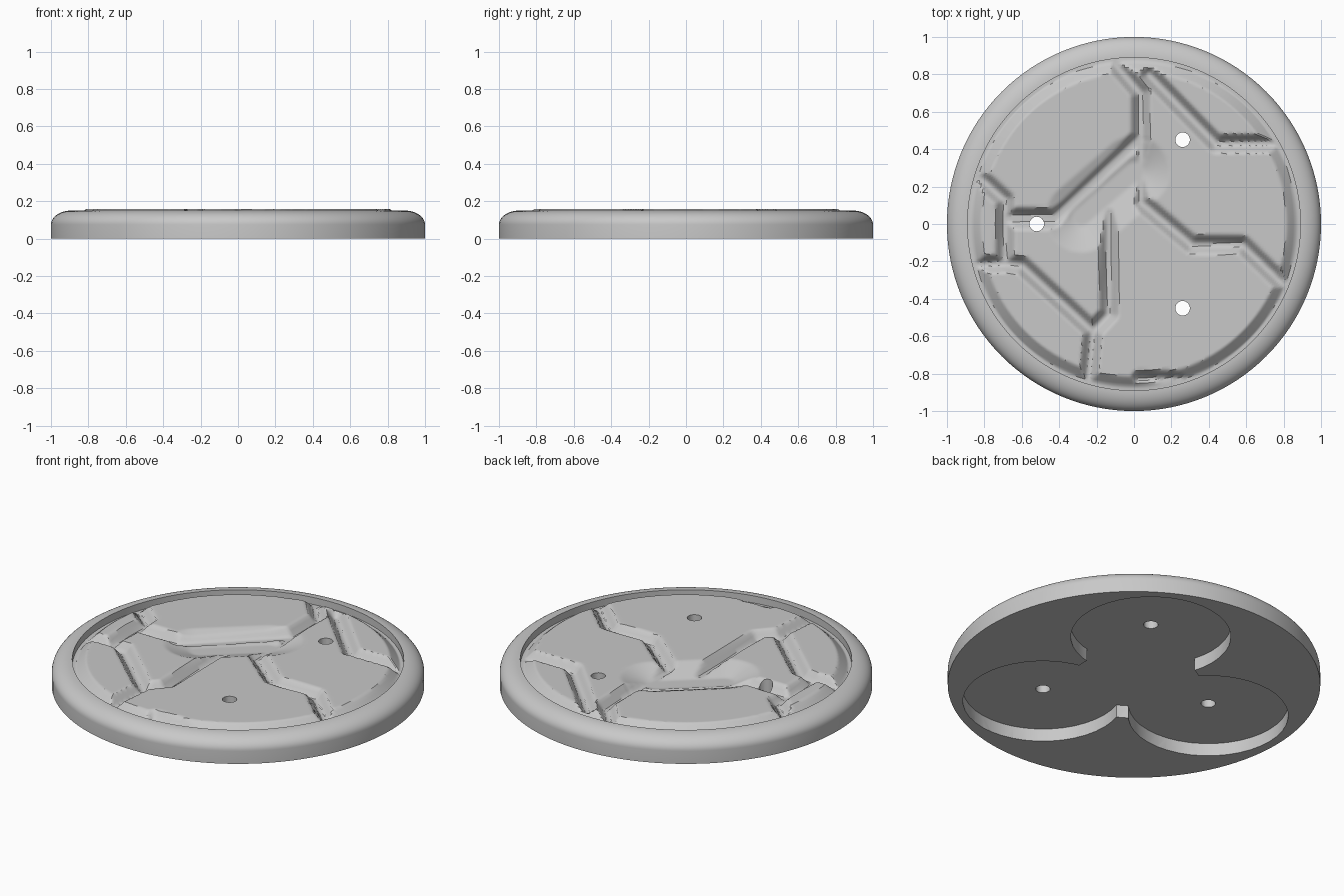
import bpy, bmesh, math
from mathutils import Vector
from mathutils.geometry import intersect_point_line

cube = bpy.data.objects.get("Cube")
if cube:
    bpy.data.objects.remove(cube)

TOP, FLOOR, RECESS = 0.158, 0.108, 0.075
INNER = 0.89

stone = bpy.data.materials.new("stone grey")
stone.use_nodes = True
colour = (0.58, 0.58, 0.58, 1)
stone.diffuse_color = colour
stone.node_tree.nodes["Principled BSDF"].inputs["Base Color"].default_value = colour


def finish(bm, name):
    bmesh.ops.recalc_face_normals(bm, faces=bm.faces)
    mesh = bpy.data.meshes.new(name)
    bm.to_mesh(mesh)
    bm.free()
    mesh.materials.append(stone)
    obj = bpy.data.objects.new(name, mesh)
    bpy.context.collection.objects.link(obj)
    return obj


def cutter(x, y, radius, low, high, sides):
    bm = bmesh.new()
    bmesh.ops.create_cone(bm, cap_ends=True, segments=sides, radius1=radius,
                          radius2=radius, depth=high - low)
    bmesh.ops.translate(bm, verts=bm.verts, vec=(x, y, (low + high) / 2))
    obj = finish(bm, "cutter")
    obj.hide_render = True
    return obj


def cut(obj, tools):
    bpy.ops.object.select_all(action='DESELECT')
    bpy.context.view_layer.objects.active = obj
    obj.select_set(True)
    for tool in tools:
        mod = obj.modifiers.new("cut", 'BOOLEAN')
        mod.operation, mod.solver, mod.object = 'DIFFERENCE', 'EXACT', tool
        bpy.ops.object.modifier_apply(modifier=mod.name)
    bpy.ops.object.shade_smooth_by_angle(angle=math.radians(35))


# Round base with a curved rim, turned from one profile
profile = [(0, 0), (1, 0)]
for i in range(13):
    a = math.pi / 2 * i / 12
    profile.append((INNER + 0.11 * math.cos(a), 0.075 + 0.075 * math.sin(a)))
profile += [(INNER, 0.09), (0, 0.09)]
bm = bmesh.new()
ring = [bm.verts.new((r, 0, z)) for r, z in profile]
edges = [bm.edges.new(pair) for pair in zip(ring, ring[1:])]
bmesh.ops.spin(bm, geom=ring + edges, cent=(0, 0, 0), axis=(0, 0, 1),
               angle=math.tau, steps=128, use_merge=False)
bmesh.ops.remove_doubles(bm, verts=bm.verts, dist=1e-5)
base = finish(bm, "rimmed_base")

# Cracks between the ground plates: centre line, half width of floor, slope width
cracks = [
    ([(-.12, .88), (.035, .7), (.035, .12), (.31, -.11), (.58, -.11), (.85, -.37)], .012, .04),
    ([(.08, .8), (.44, .43), (.8, .43)], .012, .04),
    ([(.03, .45), (-.42, .03), (-.66, .03)], .02, .04),
    ([(-.88, .3), (-.69, .13), (-.69, -.21), (-.6, -.22), (-.22, -.57), (-.135, -.48), (-.135, .06)], .012, .04),
    ([(-.69, -.21), (-.88, -.22)], .012, .04),
    ([(-.22, -.57), (-.25, -.9)], .012, .04),
    ([(.03, -.83), (.45, -.83)], .01, .04),
    ([(0, .28), (-.28, .04)], .05, .14),
]


def ramp(t):
    return min(1, max(0, t))


def ground_height(p):
    dip = ramp((p.length - 0.815) / 0.055)
    for path, half, slope in cracks:
        for a, b in zip(path, path[1:]):
            a, b = Vector(a), Vector(b)
            near, t = intersect_point_line(p, a, b)
            near = a.lerp(b, ramp(t))
            dip = max(dip, 1 - ramp(((p - near.to_2d()).length - half) / slope))
    return TOP - (TOP - FLOOR) * dip


# Cracked ground: a grid rounded to a disc, raised by height, closed below
bm = bmesh.new()
bmesh.ops.create_grid(bm, x_segments=130, y_segments=130, size=1)
down = bmesh.ops.extrude_face_region(bm, geom=bm.faces[:], use_keep_orig=True)
bottom = {v for v in down["geom"] if isinstance(v, bmesh.types.BMVert)}
for v in bm.verts:
    x, y = v.co.x, v.co.y
    p = Vector((x * math.sqrt(1 - y * y / 2), y * math.sqrt(1 - x * x / 2))) * (INNER + 0.003)
    v.co = (p.x, p.y, 0.085 if v in bottom else ground_height(p))
ground = finish(bm, "cracked_ground")

# Three drilled holes, and a clover-shaped recess underneath
spots = [(0.52 * math.cos(a), 0.52 * math.sin(a))
         for a in (math.pi / 3, math.pi, -math.pi / 3)]
holes = [cutter(x, y, 0.039, -0.1, 0.3, 24) for x, y in spots]
lobes = [cutter(x, y, 0.43, -0.1, RECESS, 40) for x, y in spots]
lobes.append(cutter(0, 0, 0.36, -0.1, RECESS, 40))
cut(base, lobes + holes)
cut(ground, holes)
for tool in lobes + holes:
    bpy.data.objects.remove(tool)
